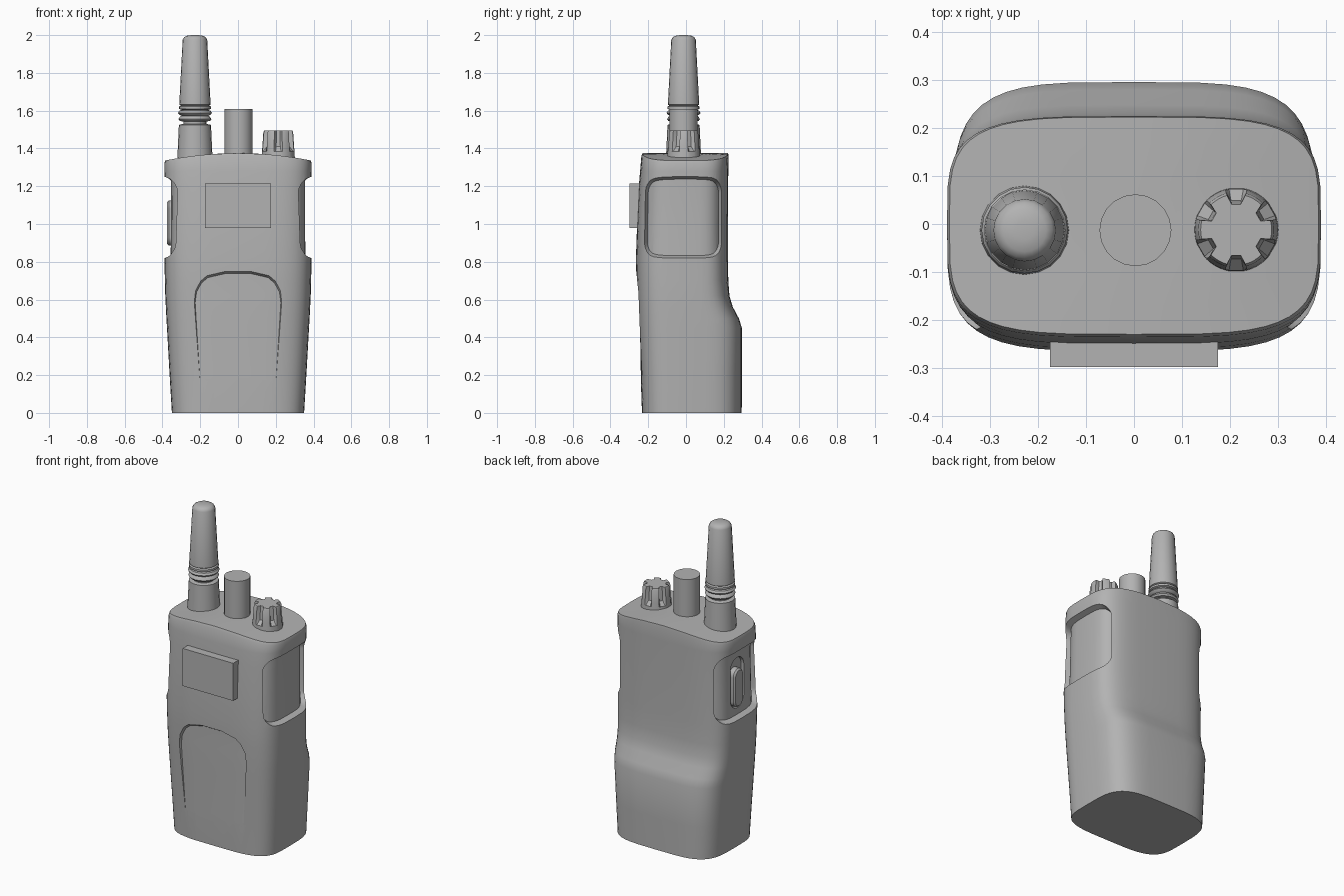
import bpy, bmesh, math
from math import sin, cos, pi

if "Cube" in bpy.data.objects:
    bpy.data.objects.remove(bpy.data.objects["Cube"])

grey = bpy.data.materials.new("mid grey")
grey.diffuse_color = (0.45, 0.45, 0.45, 1)
grey.use_nodes = True
grey.node_tree.nodes["Principled BSDF"].inputs["Base Color"].default_value = grey.diffuse_color


def loft(name, rings):
    """Skin a list of equal-length vertex rings and close both ends."""
    bm = bmesh.new()
    vs = [[bm.verts.new(p) for p in r] for r in rings]
    n = len(vs[0])
    for a, b in zip(vs, vs[1:]):
        for i in range(n):
            j = (i + 1) % n
            bm.faces.new((a[i], a[j], b[j], b[i]))
    bm.faces.new(vs[0][::-1])
    bm.faces.new(vs[-1])
    bmesh.ops.recalc_face_normals(bm, faces=bm.faces)
    me = bpy.data.meshes.new(name)
    bm.to_mesh(me)
    bm.free()
    me.materials.append(grey)
    ob = bpy.data.objects.new(name, me)
    bpy.context.collection.objects.link(ob)
    return ob


def activate(ob):
    bpy.ops.object.select_all(action='DESELECT')
    ob.select_set(True)
    bpy.context.view_layer.objects.active = ob


def smooth(ob, deg=32):
    activate(ob)
    bpy.ops.object.shade_smooth_by_angle(angle=math.radians(deg))


def cut(ob, cutter):
    activate(ob)
    m = ob.modifiers.new("cut", 'BOOLEAN')
    m.operation, m.solver, m.object = 'DIFFERENCE', 'EXACT', cutter
    bpy.ops.object.modifier_apply(modifier=m.name)


def section(hw, front, back, z, arch=0.0, k=1.0, n=48):
    """Squarish oval ring with separate front and back depths."""
    ring = []
    for i in range(n):
        t = 2 * pi * i / n
        c, s = cos(t), sin(t)
        x = k * hw * math.copysign(abs(c) ** 0.5, c)
        y = k * (back if s > 0 else front) * math.copysign(abs(s) ** 0.5, s)
        ring.append((x, y, z - arch * (x / 0.39) ** 2))
    return ring


def rounded(hy, hz, r, cy, cz, n=6):
    """Rounded rectangle in the side plane."""
    pts = []
    for q, (a, b) in enumerate(((1, 1), (-1, 1), (-1, -1), (1, -1))):
        for i in range(n + 1):
            t = (q + i / n) * pi / 2
            pts.append((cy + a * (hy - r) + r * cos(t), cz + b * (hz - r) + r * sin(t)))
    return pts


def side_block(name, slices):
    return loft(name, [[(x, y, z) for y, z in pts] for x, pts in slices])


def turned(name, profile, cx, cy, n):
    return loft(name, [[(cx + r * cos(2 * pi * i / n), cy + r * sin(2 * pi * i / n), z)
                        for i in range(n)] for r, z in profile])


# body shell: height, half width, front depth, back depth
rows = [(0, .35, .233, .295), (.2, .362, .24, .296), (.45, .376, .253, .296),
        (.5, .379, .255, .28), (.56, .382, .258, .248), (.62, .385, .26, .23),
        (.7, .387, .263, .224), (.82, .39, .265, .222), (1.0, .388, .259, .222),
        (1.2, .388, .25, .223), (1.28, .39, .243, .224)]
rings = [section(w, f, b, z) for z, w, f, b in rows]
rings += [section(.39, .236, .225, 1.362, .04), section(.385, .23, .223, 1.375, .04)]
rings += [section(.385, .23, .223, 1.375, .04, k) for k in (.75, .5, .25)]
body = loft("body", rings)

# inner core limits how deep the recesses go
core_rings = []
for z, w, f, b in rows:
    inset = -.006 + .024 * min(z / .7, 1)
    core_rings.append(section(w - (.033 if z > .75 else .004), f - inset,
                              b - (.02 if z > .75 else 0), z if z else -.1))
core = loft("core_helper", core_rings)

# front grip recess
half = [(.205, -.05), (.243, .6), (.235, .66), (.205, .71), (.17, .738), (.07, .76)]
arch = half + [(-x, z) for x, z in reversed(half)]
cutters = [loft("grip_cutter", [[(x * k, y, .35 + (z - .35) * k) for x, z in arch]
                                for y, k in ((-.31, 1.04), (-.2, .88))])]
# side panel recesses
for s in (1, -1):
    cutters.append(side_block("side_cutter", [
        (s * .25, rounded(.165, .16, .04, -.015, 1.035)),
        (s * .45, rounded(.265, .24, .09, -.015, 1.035))]))
for c in cutters:
    cut(c, core)
# shallow pocket around the talk button
cutters.append(side_block("pocket_cutter", [
    (-.45, rounded(.075, .165, .074, 0, 1.03)), (-.335, rounded(.065, .155, .064, 0, 1.03))]))
for c in cutters:
    cut(body, c)
for c in cutters + [core]:
    bpy.data.objects.remove(c)
smooth(body)

# talk button on the left side
button = side_block("talk_button", [(-.30, rounded(.045, .12, .044, .01, 1.005)),
                                    (-.366, rounded(.045, .12, .044, .01, 1.005)),
                                    (-.376, rounded(.036, .11, .035, .01, 1.005))])
smooth(button)

# front plate
loft("front_plate", [[(x, y, z) for x, z in ((-.175, .98), (.175, .98), (.175, 1.215), (-.175, 1.215))]
                     for y in (-.298, -.22)])

# antenna with ribbed neck
antenna = turned("antenna", [(.094, 1.33), (.085, 1.525), (.061, 1.53), (.061, 1.543),
                             (.08, 1.545), (.087, 1.555), (.08, 1.567), (.072, 1.573),
                             (.082, 1.578), (.09, 1.588), (.082, 1.6), (.07, 1.604),
                             (.085, 1.61), (.085, 1.622), (.075, 1.627), (.083, 1.632),
                             (.065, 1.975), (.058, 1.988), (.045, 1.996), (.02, 2.0)],
                 -.228, -.013, 20)
smooth(antenna)

# plain centre post
post = turned("centre_post", [(.075, 1.34), (.075, 1.608)], .003, -.013, 20)
smooth(post)

# fluted volume knob
flutes = ((-15, 0), (-10, 1), (10, 1), (15, 0), (22, 0), (30, 0), (38, 0))
knob_rings = []
for z, outer, inner in ((1.33, .089, .089), (1.385, .086, .086), (1.41, .084, .062),
                        (1.485, .079, .056), (1.495, .074, .054)):
    knob_rings.append([(.213 + r * cos(t), -.012 + r * sin(t), z)
                       for k in range(6) for a, notch in flutes
                       for t, r in [(math.radians(30 + 60 * k + a), inner if notch else outer)]])
smooth(loft("volume_knob", knob_rings))
